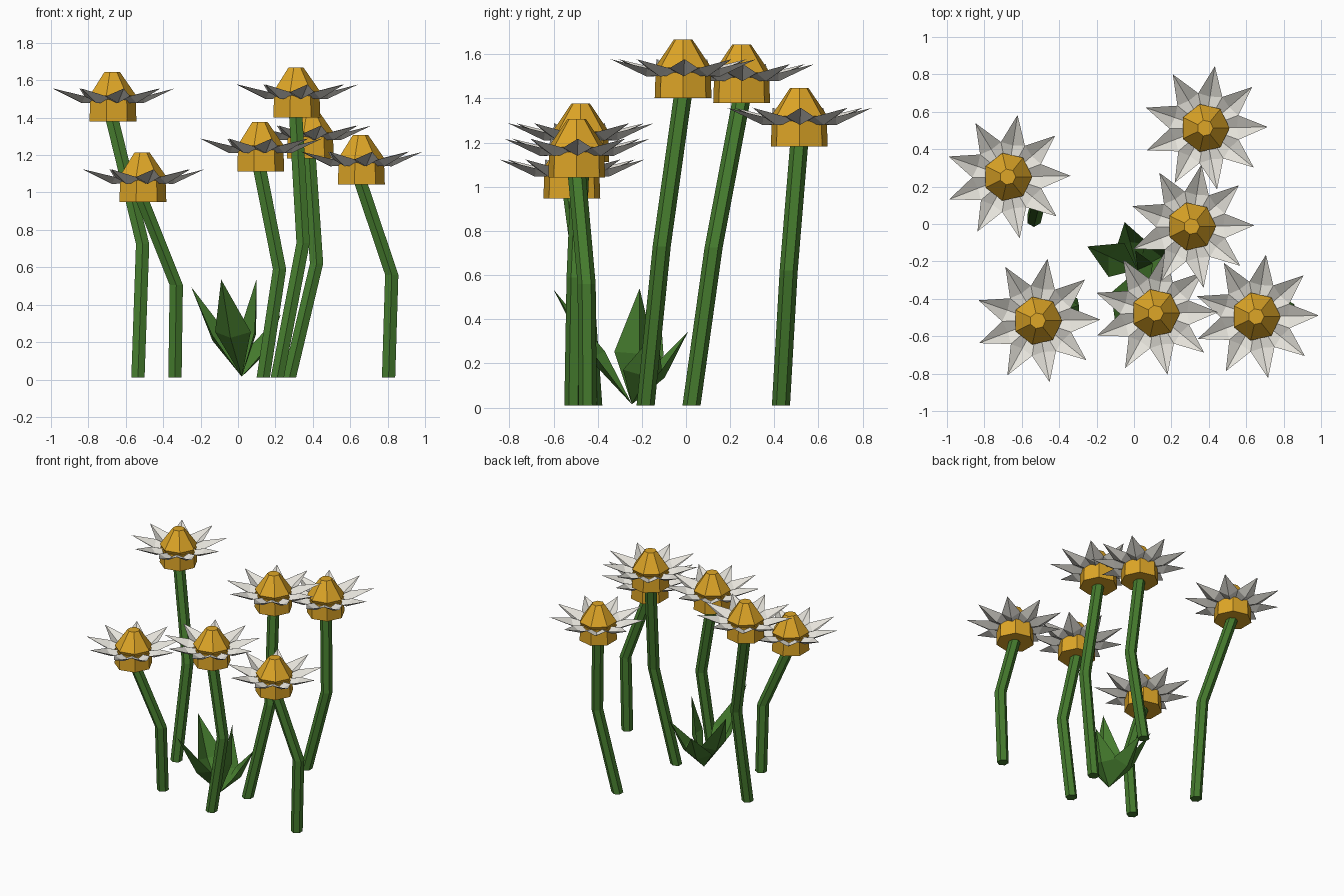
import bpy
from math import sin, cos, pi, radians
from mathutils import Vector

if "Cube" in bpy.data.objects:
    bpy.data.objects.remove(bpy.data.objects["Cube"])


def mat(name, rgb):
    m = bpy.data.materials.new(name)
    m.diffuse_color = (*rgb, 1)
    m.use_nodes = True
    m.node_tree.nodes["Principled BSDF"].inputs["Base Color"].default_value = m.diffuse_color
    return m


GOLD = mat("gold", (0.73, 0.38, 0.02))
WHITE = mat("petal white", (0.78, 0.76, 0.70))
GREEN = mat("stem green", (0.06, 0.2, 0.027))


def add(name, verts, faces, material):
    me = bpy.data.meshes.new(name)
    me.from_pydata([tuple(v) for v in verts], [], faces)
    me.materials.append(material)
    ob = bpy.data.objects.new(name, me)
    bpy.context.collection.objects.link(ob)
    return ob


def loft(name, rings, sides, material, turn=0.0):
    """Closed tube through horizontal rings given as (x, y, z, radius)."""
    verts = [(x + r * cos(turn + 2 * pi * i / sides), y + r * sin(turn + 2 * pi * i / sides), z)
             for x, y, z, r in rings for i in range(sides)]
    faces = [(k * sides + i, k * sides + (i + 1) % sides,
              (k + 1) * sides + (i + 1) % sides, (k + 1) * sides + i)
             for k in range(len(rings) - 1) for i in range(sides)]
    top = (len(rings) - 1) * sides
    faces += [tuple(reversed(range(sides))), tuple(range(top, top + sides))]
    return add(name, verts, faces, material)


def petals(name, x, y, z):
    """Nine pointed, keeled petals in one star-shaped sheet."""
    n = 9
    verts, faces = [], []
    for i in range(n):
        a, h = radians(1) + 2 * pi * i / n, pi / n
        for r, ang, dz in ((0.10, a, 0.10), (0.17, a, 0.098), (0.335, a, 0.176),
                           (0.10, a + h, 0.115), (0.19, a + h, 0.135)):
            verts.append((x + r * cos(ang), y + r * sin(ang), z + dz))
    for i in range(n):
        b, p = 5 * i, 5 * ((i - 1) % n)
        faces += [(b, b + 1, b + 4, b + 3), (b + 1, b + 2, b + 4),
                  (b, p + 3, p + 4, b + 1), (b + 1, p + 4, b + 2)]
    add(name, verts, faces, WHITE)


# Flowers: base, bend and underside of the head
flowers = [
    ((-0.535, 0.025, 0.01), (-0.51, 0.125, 0.725), (-0.675, 0.252, 1.38)),
    ((-0.337, -0.42, 0.01), (-0.33, -0.455, 0.505), (-0.515, -0.517, 0.948)),
    ((0.135, -0.51, 0.01), (0.222, -0.50, 0.59), (0.115, -0.477, 1.112)),
    ((0.21, -0.183, 0.01), (0.348, -0.11, 0.73), (0.308, -0.013, 1.402)),
    ((0.275, 0.43, 0.01), (0.42, 0.465, 0.62), (0.38, 0.513, 1.182)),
    ((0.805, -0.445, 0.01), (0.822, -0.45, 0.56), (0.653, -0.495, 1.042)),
]
for k, (base, bend, head) in enumerate(flowers, 1):
    x, y, z = head
    # stem
    loft(f"stem_{k}", [(*base, 0.041), (*bend, 0.041), (x, y, z + 0.02, 0.041)], 6, GREEN, pi / 6)
    # cup below the petals, dome above them
    loft(f"cup_{k}", [(x, y, z, 0.132), (x, y, z + 0.115, 0.128)], 7, GOLD)
    loft(f"dome_{k}", [(x, y, z + 0.112, 0.118), (x, y, z + 0.138, 0.131),
                       (x, y, z + 0.265, 0.043)], 7, GOLD)
    petals(f"petals_{k}", x, y, z)

# Leaf tuft: keeled kite-shaped leaves from one root
root = Vector((0.02, -0.245, 0.015))
tips = [(-0.25, -0.12, 0.495), (-0.05, 0.01, 0.345), (0.23, -0.13, 0.35),
        (-0.09, -0.60, 0.535), (0.10, -0.21, 0.54)]
for k, t in enumerate(tips, 1):
    t = Vector(t)
    d = t - root
    side = d.cross(Vector((0, 0, 1))).normalized()
    out = d.cross(side).normalized()
    if out.z > 0:
        out = -out
    mid = root + d * 0.45
    add(f"leaf_{k}", [root, mid + side * 0.10 - out * 0.01, t, mid - side * 0.10 - out * 0.01,
                      mid + out * 0.045],
        [(0, 1, 4), (1, 2, 4), (2, 3, 4), (3, 0, 4)], GREEN)
